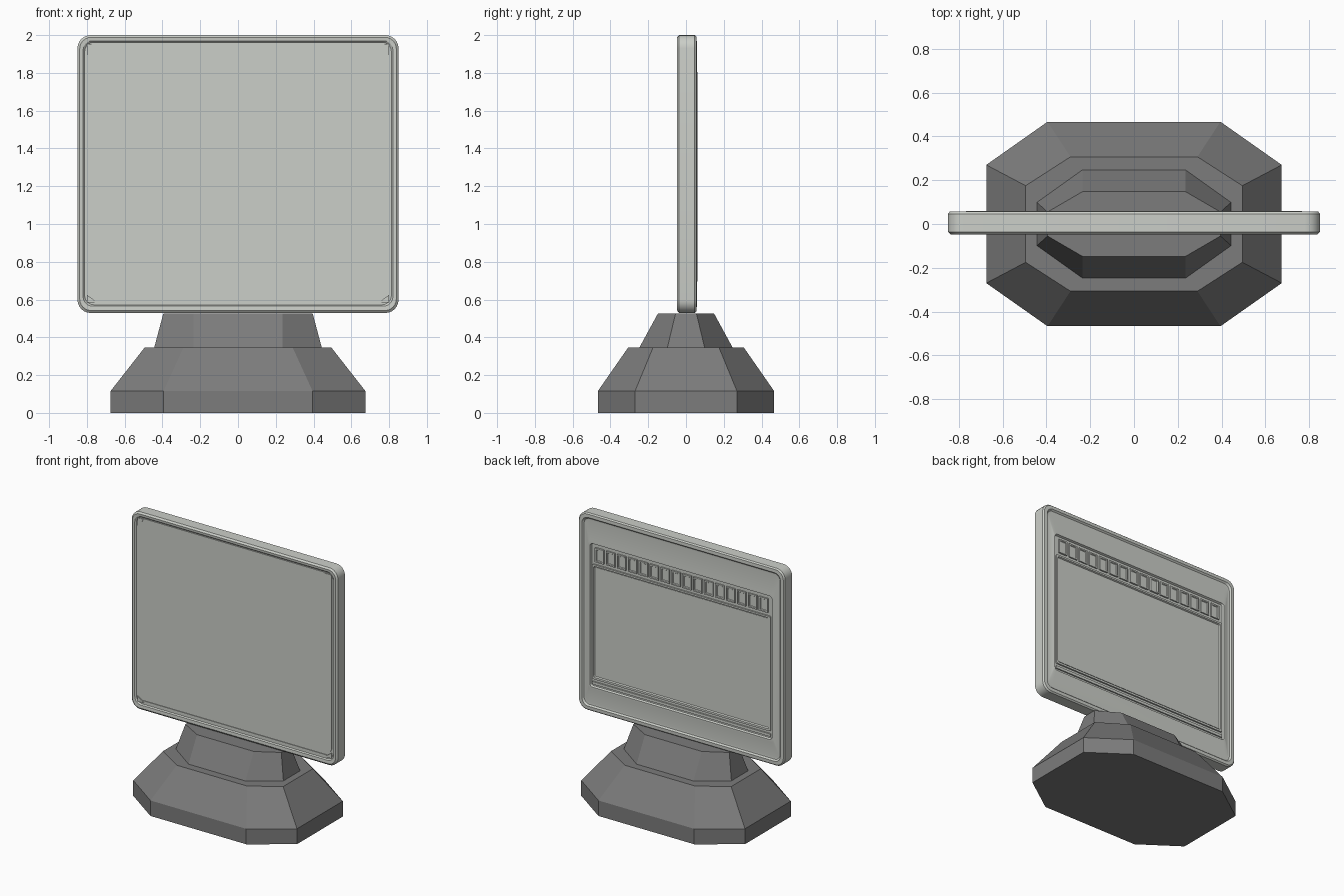
import bpy, bmesh, math, random

if "Cube" in bpy.data.objects:
    bpy.data.objects.remove(bpy.data.objects["Cube"])

random.seed(4)


def material(name, rgb):
    m = bpy.data.materials.new(name)
    m.diffuse_color = (*rgb, 1)
    m.use_nodes = True
    m.node_tree.nodes["Principled BSDF"].inputs["Base Color"].default_value = m.diffuse_color
    return m


LIGHT = material("light_grey", (0.60, 0.62, 0.58))
DARK = material("dark_grey", (0.20, 0.20, 0.20))


def make_object(name, bm, mat, smooth=False):
    bmesh.ops.recalc_face_normals(bm, faces=bm.faces)
    me = bpy.data.meshes.new(name)
    bm.to_mesh(me)
    bm.free()
    ob = bpy.data.objects.new(name, me)
    bpy.context.collection.objects.link(ob)
    me.materials.append(mat)
    if smooth:
        bpy.ops.object.select_all(action='DESELECT')
        ob.select_set(True)
        bpy.context.view_layer.objects.active = ob
        bpy.ops.object.shade_smooth_by_angle(angle=math.radians(30))
    return ob


def loft(name, loops, mat, smooth=False, closed=False):
    """Skin a stack of equal-length point loops; cap the ends or join them in a ring."""
    bm = bmesh.new()
    rings = [[bm.verts.new(p) for p in lp] for lp in loops]
    n = len(rings[0])
    pairs = list(zip(rings, rings[1:]))
    if closed:
        pairs.append((rings[-1], rings[0]))
    for a, b in pairs:
        for i in range(n):
            j = (i + 1) % n
            bm.faces.new((a[i], a[j], b[j], b[i]))
    if not closed:
        bm.faces.new(rings[0])
        bm.faces.new(rings[-1])
    return make_object(name, bm, mat, smooth)


def rounded_rect(hw, z0, z1, r, y, seg=6):
    pts = []
    corners = [(hw - r, z1 - r, 0), (-hw + r, z1 - r, 90),
               (-hw + r, z0 + r, 180), (hw - r, z0 + r, 270)]
    for cx, cz, a0 in corners:
        for i in range(seg + 1):
            a = math.radians(a0 + 90 * i / seg)
            pts.append((cx + r * math.cos(a), y, cz + r * math.sin(a)))
    return pts


def octagon(x, y, cx, cy, z):
    """Octagon with half sizes x, y and corner points (cx, y), (x, cy)."""
    q = [(x, cy), (cx, y), (-cx, y), (-x, cy), (-x, -cy), (-cx, -y), (cx, -y), (x, -cy)]
    return [(px, py, z) for px, py in q]


def box(name, x0, x1, y0, y1, z0, z1, mat):
    return loft(name, [[(x0, y, z0), (x1, y, z0), (x1, y, z1), (x0, y, z1)] for y in (y0, y1)], mat)


# faceted foot and neck
loft("stand_foot", [octagon(0.675, 0.467, 0.395, 0.27, 0),
                    octagon(0.675, 0.467, 0.395, 0.27, 0.115),
                    octagon(0.495, 0.307, 0.29, 0.175, 0.345)], DARK)
loft("stand_neck", [octagon(0.445, 0.25, 0.235, 0.10, 0.34),
                    octagon(0.395, 0.148, 0.235, 0.055, 0.527)], DARK)

# panel housing: front recess, rounded rim, back groove, raised bezel, screen well
sections = [
    (0.812, 0.572, 1.962, 0.05, -0.036),
    (0.820, 0.565, 1.970, 0.05, -0.045),
    (0.838, 0.542, 1.988, 0.06, -0.047),
    (0.850, 0.529, 2.000, 0.07, -0.036),
    (0.850, 0.529, 2.000, 0.07, 0.046),
    (0.842, 0.538, 1.992, 0.065, 0.056),
    (0.818, 0.562, 1.968, 0.05, 0.057),
    (0.808, 0.572, 1.958, 0.045, 0.046),
    (0.795, 0.585, 1.945, 0.04, 0.044),
    (0.765, 0.700, 1.800, 0.02, 0.060),
    (0.750, 0.715, 1.785, 0.02, 0.060),
    (0.744, 0.721, 1.779, 0.015, 0.046),
]
loft("display_housing", [rounded_rect(*s) for s in sections], LIGHT, True)

# plain front cover, a lower lip and four corner braces
loft("front_cover", [rounded_rect(0.800, 0.62, 1.958, 0.04, y) for y in (-0.035, -0.041)], LIGHT, True)
box("front_lower_lip", -0.76, 0.76, -0.041, -0.035, 0.58, 0.60, LIGHT)
for sx in (-1, 1):
    for zc, dz in ((1.953, -0.06), (0.585, 0.04)):
        tri = [(sx * 0.80, zc), (sx * 0.745, zc), (sx * 0.80, zc + dz)]
        loft("front_corner_brace", [[(x, y, z) for x, z in tri] for y in (-0.036, -0.044)], LIGHT)

# screen surround and glass
loft("screen_surround", [rounded_rect(0.735, 0.775, 1.63, 0.01, 0.045, 2),
                         rounded_rect(0.735, 0.775, 1.63, 0.01, 0.057, 2),
                         rounded_rect(0.722, 0.790, 1.617, 0.01, 0.057, 2),
                         rounded_rect(0.716, 0.796, 1.611, 0.01, 0.045, 2)], LIGHT, closed=True)
box("screen_glass", -0.715, 0.715, 0.044, 0.050, 0.797, 1.61, LIGHT)
box("lower_shelf", -0.735, 0.735, 0.044, 0.056, 0.735, 0.755, LIGHT)

# row of small buttons above the screen
COUNT = 16
pitch = 1.44 / COUNT
for i in range(COUNT):
    xc = -0.72 + pitch * (i + 0.5)
    hw = pitch * 0.40
    z0, z1 = 1.652, 1.757
    top = 0.055 + random.uniform(0, 0.005)
    frame = [(hw, 0.0, 0.044), (hw, 0.0, top), (hw - 0.01, 0.01, top), (hw - 0.014, 0.014, top - 0.006)]
    loft("top_button", [[(xc - w, y, z0 + e), (xc + w, y, z0 + e), (xc + w, y, z1 - e), (xc - w, y, z1 - e)]
                        for w, e, y in frame], LIGHT)
